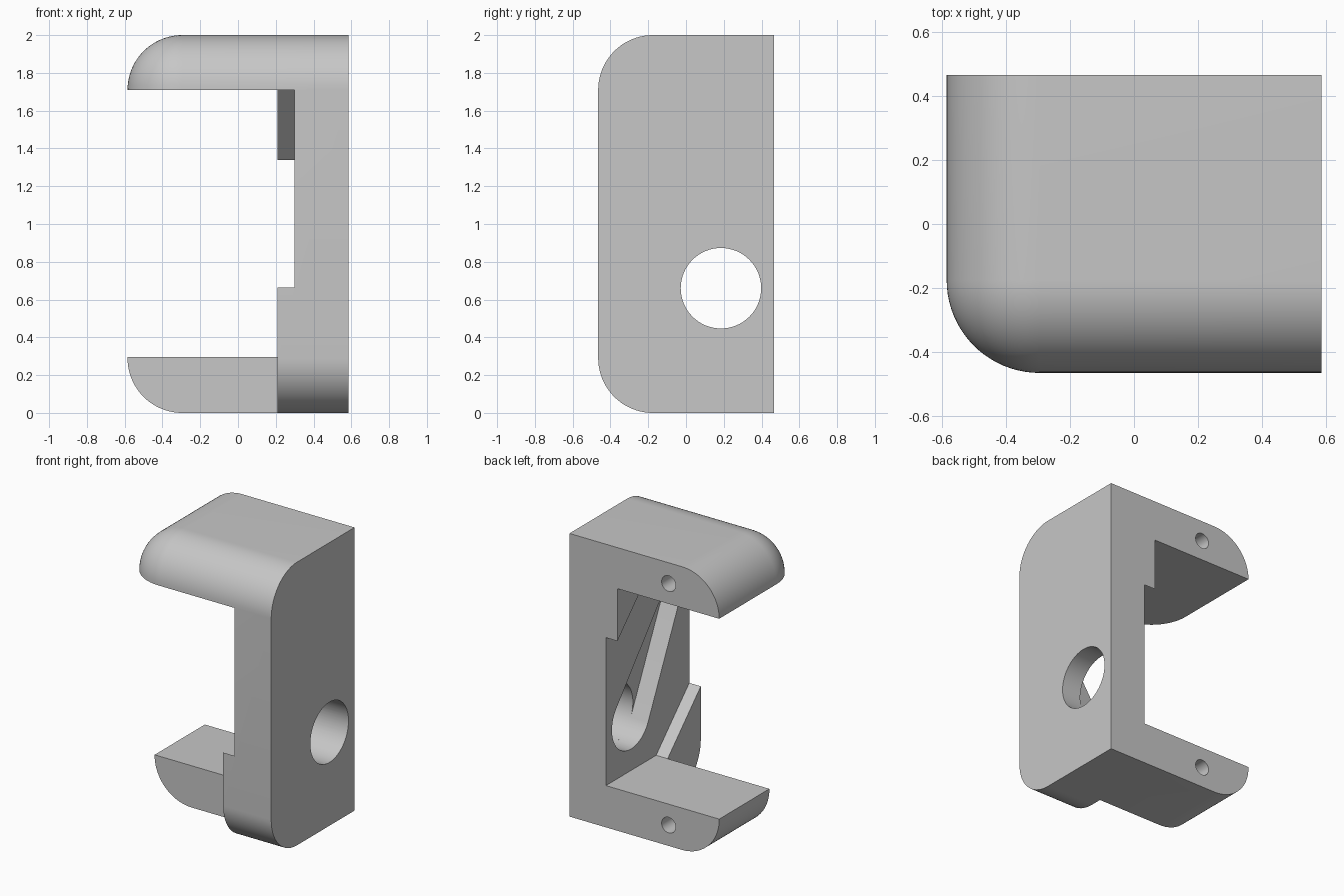
import bpy, bmesh, math

cube = bpy.data.objects.get("Cube")
if cube:
    bpy.data.objects.remove(cube, do_unlink=True)

HX, HY, H, R = 0.585, 0.465, 2.0, 0.29      # half width, half depth, height, rounding
FLOOR, CEIL = 0.295, 1.71                   # jaw opening
WALL, LEDGE, LEG = 0.30, 0.21, 0.37         # wall face, gusset face, gusset leg

gray = bpy.data.materials.new("light gray")
gray.use_nodes = True
gray.diffuse_color = (0.57, 0.57, 0.57, 1)
gray.node_tree.nodes["Principled BSDF"].inputs["Base Color"].default_value = (0.57, 0.57, 0.57, 1)


def make_object(name, bm):
    bmesh.ops.recalc_face_normals(bm, faces=bm.faces)
    mesh = bpy.data.meshes.new(name)
    bm.to_mesh(mesh)
    bm.free()
    ob = bpy.data.objects.new(name, mesh)
    bpy.context.collection.objects.link(ob)
    mesh.materials.append(gray)
    return ob


def prism(name, outline, lo, hi, axis="x"):
    """Extrude a (y, z) outline along x, or an (x, z) outline along y."""
    bm = bmesh.new()
    place = (lambda t, a, b: (t, a, b)) if axis == "x" else (lambda t, a, b: (a, t, b))
    ends = [[bm.verts.new(place(t, a, b)) for a, b in outline] for t in (lo, hi)]
    for ring in ends:
        bm.faces.new(ring)
    n = len(outline)
    for i in range(n):
        j = (i + 1) % n
        bm.faces.new((ends[0][i], ends[0][j], ends[1][j], ends[1][i]))
    return make_object(name, bm)


def arc(cx, cy, r, start, end, steps):
    return [(cx + r * math.cos(start + (end - start) * i / steps),
             cy + r * math.sin(start + (end - start) * i / steps)) for i in range(steps + 1)]


def circle(cx, cy, r, steps):
    return arc(cx, cy, r, 0, math.tau, steps)[:-1]


def tapered_slot(big, small):
    """Outline wrapped around two circles given as (y, z, radius)."""
    dy, dz = small[0] - big[0], small[1] - big[1]
    a = math.atan2(dz, dy)
    p = math.acos((big[2] - small[2]) / math.hypot(dy, dz))
    return arc(*big, a + p, a - p + math.tau, 40) + arc(*small, a - p, a + p, 24)


def cut(target, cutter):
    mod = target.modifiers.new("cut", "BOOLEAN")
    mod.operation = "DIFFERENCE"
    mod.solver = "EXACT"
    mod.object = cutter
    bpy.context.view_layer.objects.active = target
    bpy.ops.object.modifier_apply(modifier=mod.name)
    bpy.data.objects.remove(cutter, do_unlink=True)


# Block with rounded front and side edges, square at the back and wall side
bm = bmesh.new()
bmesh.ops.create_cube(bm, size=1)
for v in bm.verts:
    v.co = (v.co.x * 2 * HX, v.co.y * 2 * HY, (v.co.z + 0.5) * H)
rounded = []
for e in bm.edges:
    mid = (e.verts[0].co + e.verts[1].co) / 2
    at_side, at_front = mid.x < -0.5, mid.y < -0.4
    at_end = abs(mid.z - H / 2) > 0.9
    if (at_side and at_front) or (at_end and (at_side or at_front)):
        rounded.append(e)
bmesh.ops.bevel(bm, geom=rounded, offset=R, offset_type="OFFSET", segments=20,
                profile=0.5, affect="EDGES", clamp_overlap=False)
bracket = make_object("clamp_bracket", bm)

# Jaw opening, plus the lower arm trimmed short at the front
trim = -HY + LEG
cut(bracket, prism("jaw_cutter",
                   [(1, FLOOR), (1, CEIL), (-1, CEIL), (-1, -1), (trim, -1), (trim, FLOOR)],
                   -1, LEDGE))

# Deeper pocket that leaves two diagonal corner gussets
reach = 1 - HY
cut(bracket, prism("pocket_cutter",
                   [(1, FLOOR), (1, CEIL - LEG - reach), (-trim, CEIL),
                    (-1, CEIL), (-1, FLOOR + LEG + reach), (trim, FLOOR)],
                   0.1, WALL))

# Round hole through the wall and the tapered channel leading up from it
hole = (0.185, 0.66, 0.213)
cut(bracket, prism("channel_cutter", tapered_slot(hole, (-0.305, 1.415, 0.1)), 0.25, 0.435))
cut(bracket, prism("hole_cutter", circle(*hole, 64), 0.2, 1))

# Blind pin holes in the back of both arms
for z in (0.147, H - 0.147):
    cut(bracket, prism("pin_cutter", circle(-0.19, z, 0.055, 32), 0.07, 1, "y"))

bpy.ops.object.select_all(action="DESELECT")
bracket.select_set(True)
bpy.context.view_layer.objects.active = bracket
bpy.ops.object.shade_smooth_by_angle(angle=math.radians(30))
